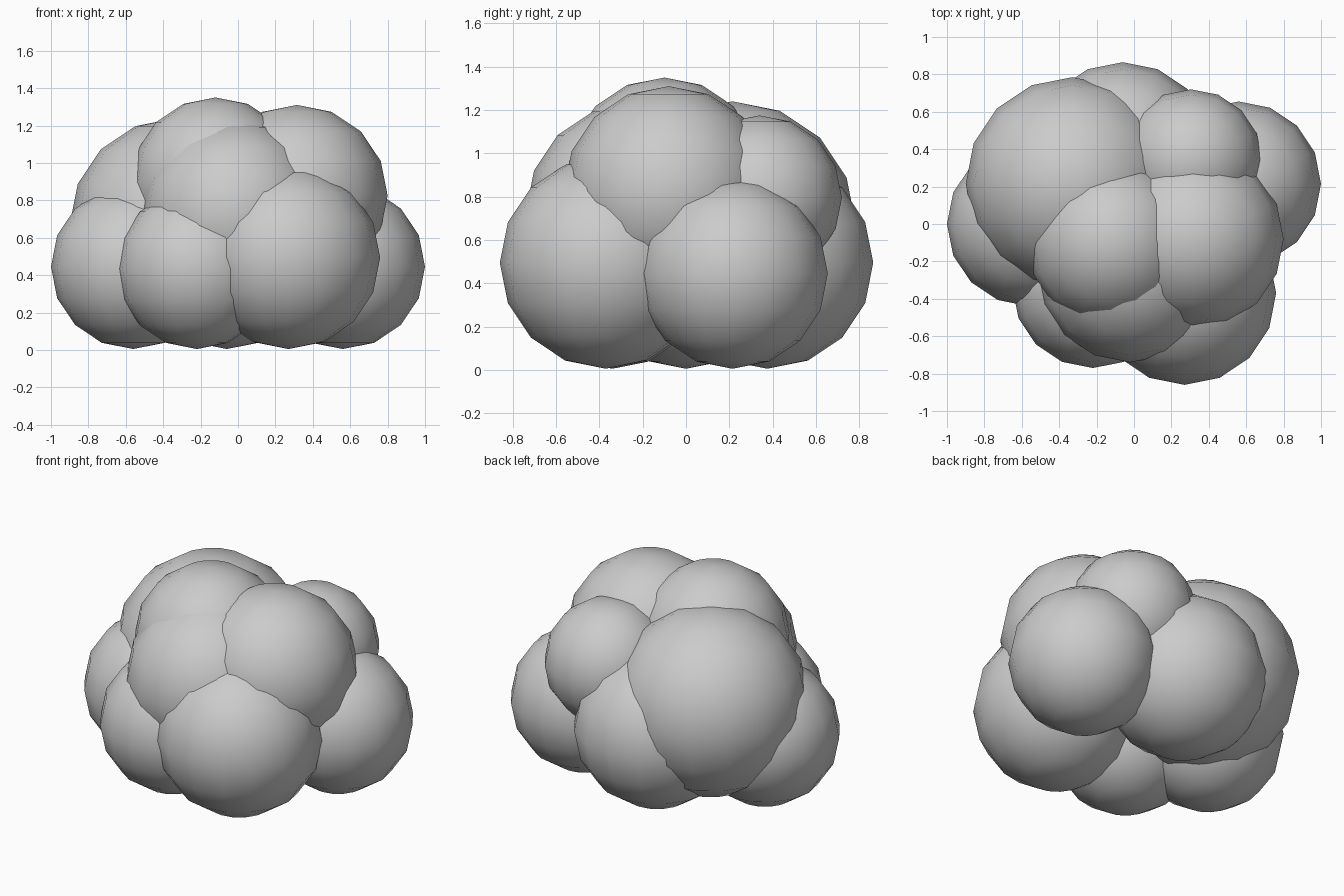
import bpy

if "Cube" in bpy.data.objects:
    bpy.data.objects.remove(bpy.data.objects["Cube"])

# Puffy clump: overlapping smooth low-poly balls (name, centre, radius)
PUFFS = [
    ("right_puff", (0.56, 0.215, 0.445), 0.44),
    ("left_puff", (-0.56, 0.0, 0.445), 0.44),
    ("front_right_puff", (0.27, -0.37, 0.495), 0.49),
    ("front_left_puff", (-0.22, -0.34, 0.435), 0.43),
    ("back_puff", (-0.06, 0.375, 0.495), 0.49),
    ("back_left_large_puff", (-0.33, 0.215, 0.67), 0.57),
    ("top_left_puff", (-0.12, -0.10, 0.90), 0.45),
    ("top_right_puff", (0.315, -0.08, 0.825), 0.485),
    ("top_back_puff", (0.305, 0.34, 0.795), 0.38),
    ("front_centre_puff", (-0.02, -0.24, 0.73), 0.50),
]


def puff(name, centre, radius):
    bpy.ops.mesh.primitive_uv_sphere_add(
        segments=16, ring_count=8, radius=radius, location=centre)
    ob = bpy.context.object
    ob.name = name
    bpy.ops.object.shade_smooth()


for spec in PUFFS:
    puff(*spec)
